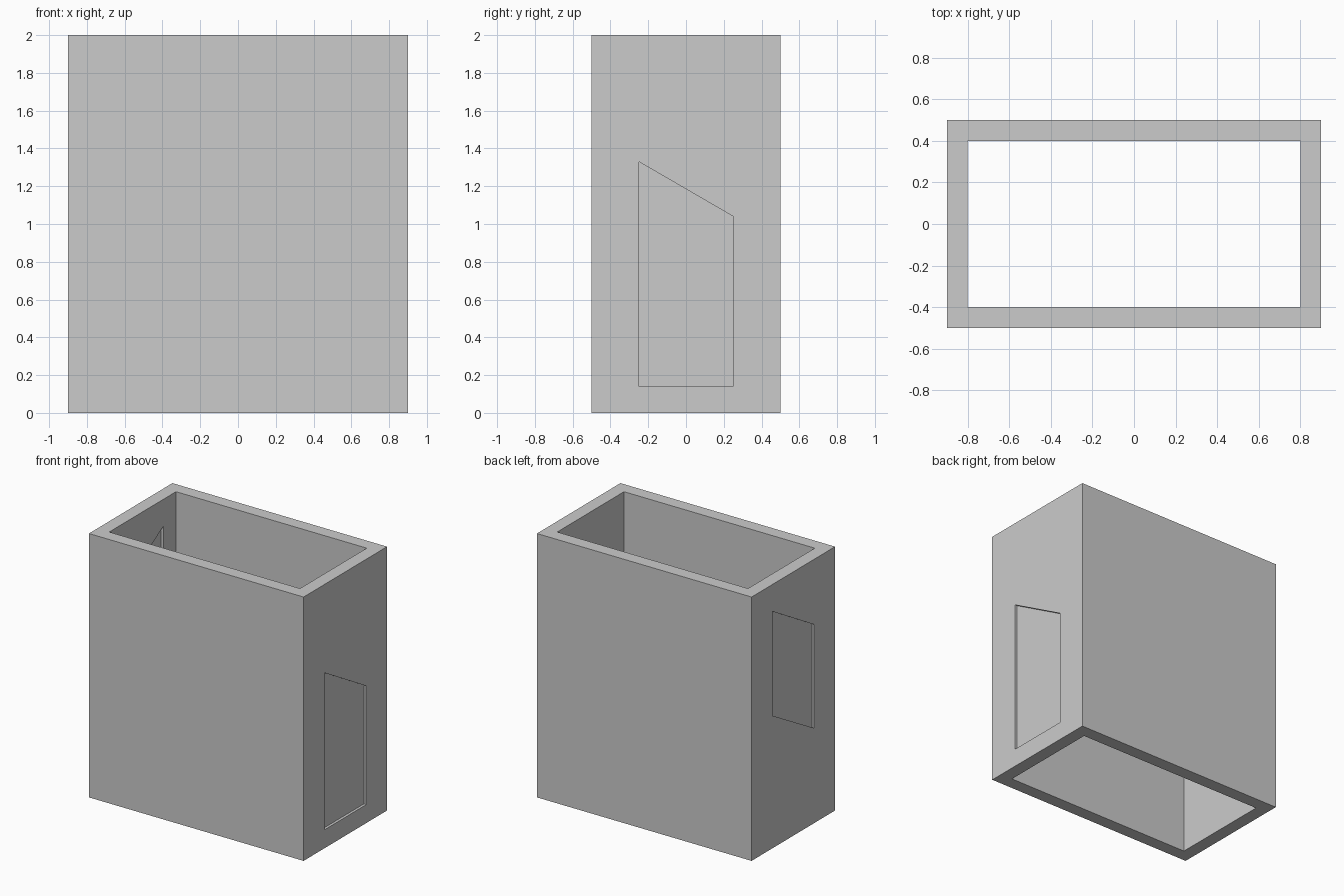
import bpy, bmesh

if "Cube" in bpy.data.objects:
    bpy.data.objects.remove(bpy.data.objects["Cube"])

W, D, H, T = 1.8, 1.0, 2.0, 0.1   # outer size and wall thickness
RECESS = 0.02                     # panel recess depth on each wall face


def prism(name, pts, vec):
    """Closed prism: polygon pts extruded along vec."""
    bm = bmesh.new()
    face = bm.faces.new([bm.verts.new(p) for p in pts])
    ext = bmesh.ops.extrude_face_region(bm, geom=[face], use_keep_orig=True)
    bmesh.ops.translate(bm, vec=vec, verts=[g for g in ext["geom"] if isinstance(g, bmesh.types.BMVert)])
    bmesh.ops.recalc_face_normals(bm, faces=bm.faces[:])
    mesh = bpy.data.meshes.new(name)
    bm.to_mesh(mesh)
    bm.free()
    ob = bpy.data.objects.new(name, mesh)
    bpy.context.collection.objects.link(ob)
    return ob


def rect(x, y, z):
    return [(-x, -y, z), (x, -y, z), (x, y, z), (-x, y, z)]


def cut(target, cutter):
    mod = target.modifiers.new("cut", "BOOLEAN")
    mod.operation, mod.solver, mod.object = "DIFFERENCE", "EXACT", cutter
    bpy.context.view_layer.objects.active = target
    bpy.ops.object.modifier_apply(modifier=mod.name)
    bpy.data.objects.remove(cutter)


# Open-ended rectangular shell
shell = prism("shell", rect(W / 2, D / 2, 0), (0, 0, H))
cut(shell, prism("bore", rect(W / 2 - T, D / 2 - T, -0.1), (0, 0, H + 0.2)))

# Slanted panel outlines in (y, z) for the stair side walls
right_panel = [(-0.25, 0.14), (0.25, 0.14), (0.25, 1.04), (-0.25, 1.33)]
left_panel = [(-0.25, 0.72), (0.25, 1.005), (0.25, 1.795), (-0.25, 1.505)]

# Shallow recess on both the outer and inner face of each side wall
for side, outline in ((1, right_panel), (-1, left_panel)):
    for a, b in ((W / 2 - RECESS, W / 2 + 0.05), (W / 2 - T - 0.05, W / 2 - T + RECESS)):
        pts = [(side * a, y, z) for y, z in outline]
        cut(shell, prism("recess", pts, (side * (b - a), 0, 0)))
